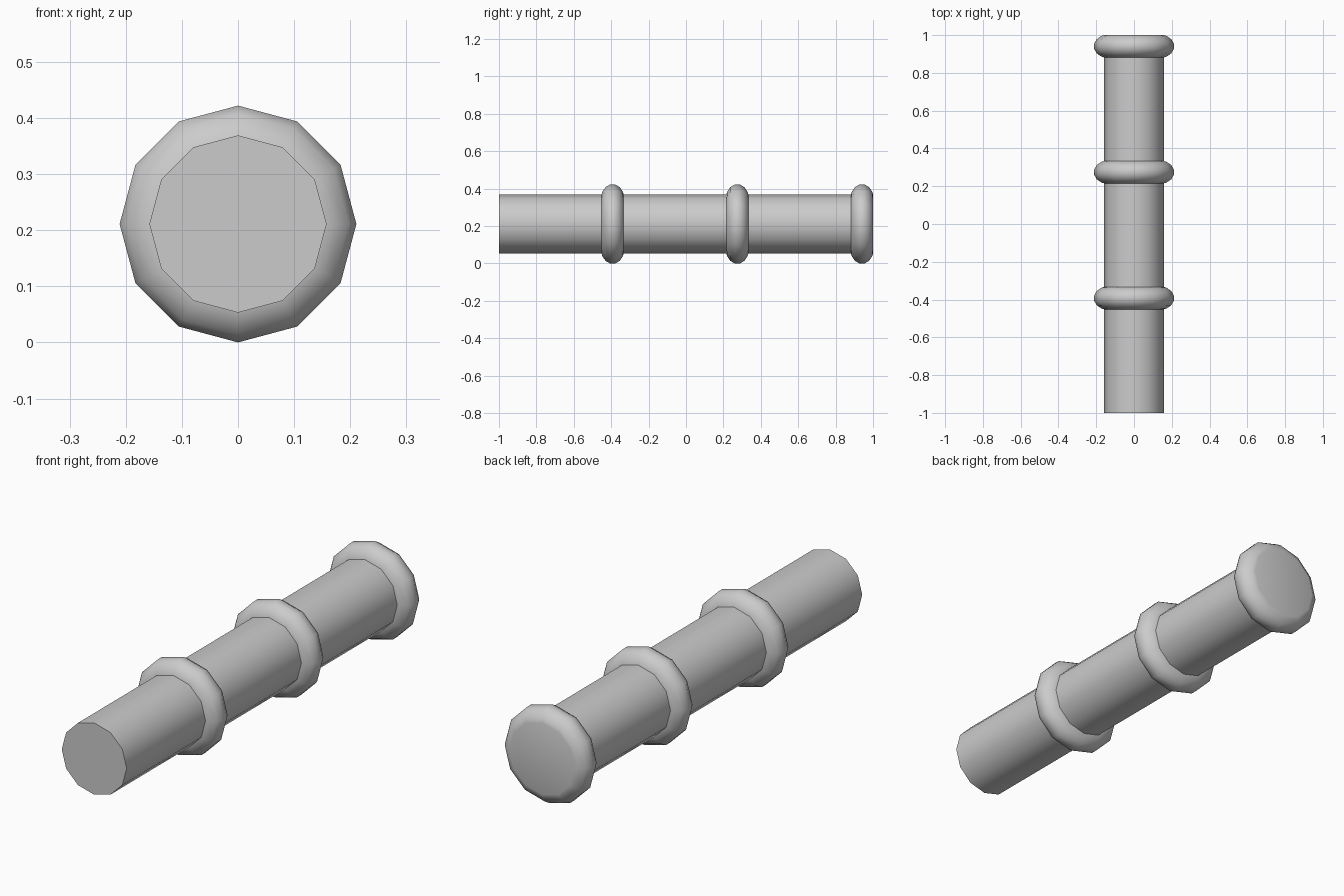
import bpy, bmesh
from math import sin, cos, pi, radians

if "Cube" in bpy.data.objects:
    bpy.data.objects.remove(bpy.data.objects["Cube"])

SIDES = 12
CENTRE_Z = 0.211
PIPE_R = 0.158
SEG = 2 / 3


def lathe(name, profile, cap_front=False, cap_back=False):
    """Revolve (y, radius) points around the pipe axis."""
    bm = bmesh.new()
    rings = []
    for y, r in profile:
        rings.append([bm.verts.new((r * sin(2 * pi * i / SIDES), y,
                                    CENTRE_Z + r * cos(2 * pi * i / SIDES)))
                      for i in range(SIDES)])
    for a, b in zip(rings, rings[1:]):
        for i in range(SIDES):
            j = (i + 1) % SIDES
            bm.faces.new((a[i], a[j], b[j], b[i]))
    if cap_front:
        bm.faces.new(rings[0])
    if cap_back:
        bm.faces.new(rings[-1])
    bmesh.ops.recalc_face_normals(bm, faces=bm.faces)
    # Open segments: make the pipe wall face outward
    wall = min(bm.faces, key=lambda f: abs(f.normal.y))
    c = wall.calc_center_median()
    if wall.normal.x * c.x + wall.normal.z * (c.z - CENTRE_Z) < 0:
        bmesh.ops.reverse_faces(bm, faces=bm.faces)
    mesh = bpy.data.meshes.new(name)
    bm.to_mesh(mesh)
    bm.free()
    obj = bpy.data.objects.new(name, mesh)
    bpy.context.collection.objects.link(obj)
    bpy.ops.object.select_all(action='DESELECT')
    obj.select_set(True)
    bpy.context.view_layer.objects.active = obj
    bpy.ops.object.shade_smooth_by_angle(angle=radians(50))
    return obj


# Rounded collar cross-section: distance back from the segment end, radius
collar = [(0.118, PIPE_R), (0.114, 0.172), (0.097, 0.197), (0.073, 0.211),
          (0.045, 0.211), (0.021, 0.197), (0.004, 0.172), (0.0, PIPE_R)]

# Three pipe lengths, each ending in a collar
for k in range(3):
    start = -1 + k * SEG
    end = start + SEG
    profile = [(start, PIPE_R)] + [(end - d, r) for d, r in collar]
    lathe(f"pipe_segment_{k + 1}", profile, cap_front=(k == 0), cap_back=(k == 2))
